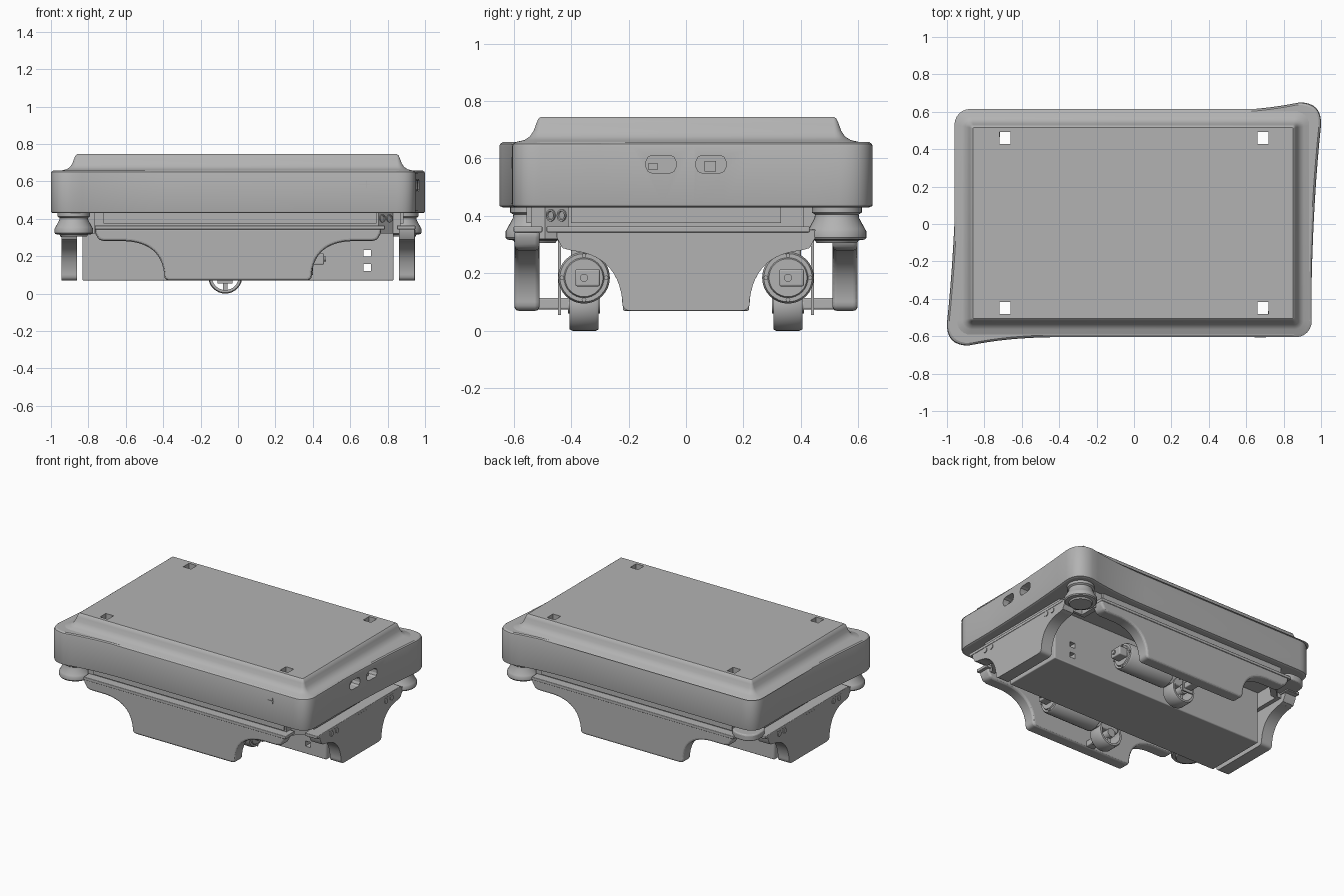
import bpy, bmesh, math
from mathutils import Vector, Matrix

if "Cube" in bpy.data.objects:
    bpy.data.objects.remove(bpy.data.objects["Cube"])

grey = bpy.data.materials.new("plain_grey")
grey.use_nodes = True
grey.diffuse_color = (0.45, 0.45, 0.45, 1)
grey.node_tree.nodes["Principled BSDF"].inputs["Base Color"].default_value = (0.45, 0.45, 0.45, 1)


def finish(name, bm, bevel=0.0):
    bmesh.ops.recalc_face_normals(bm, faces=bm.faces)
    mesh = bpy.data.meshes.new(name)
    bm.to_mesh(mesh)
    bm.free()
    mesh.materials.append(grey)
    ob = bpy.data.objects.new(name, mesh)
    bpy.context.scene.collection.objects.link(ob)
    if bevel:
        mod = ob.modifiers.new("soft_edges", 'BEVEL')
        mod.width, mod.segments = bevel, 3
        mod.limit_method, mod.angle_limit = 'ANGLE', math.radians(40)
    bpy.ops.object.select_all(action='DESELECT')
    ob.select_set(True)
    bpy.context.view_layer.objects.active = ob
    bpy.ops.object.shade_smooth_by_angle(angle=math.radians(35))
    for face in mesh.polygons:  # flat caps stay flat
        if len(face.vertices) > 4:
            face.use_smooth = False
    return ob


def loft(name, rings, bevel=0.0, closed=False):
    """Skin a list of equal rings; cap the ends or join last to first."""
    bm = bmesh.new()
    rows = [[bm.verts.new(p) for p in ring] for ring in rings]
    n = len(rows[0])
    for a, b in zip(rows, rows[1:] + (rows[:1] if closed else [])):
        for i in range(n):
            j = (i + 1) % n
            bm.faces.new((a[i], a[j], b[j], b[i]))
    if not closed:
        bm.faces.new(rows[0])
        bm.faces.new(rows[-1])
    return finish(name, bm, bevel)


def box(name, x, y, z, bevel=0.0):
    base = [(x[0], y[0]), (x[1], y[0]), (x[1], y[1]), (x[0], y[1])]
    return loft(name, [[(a, b, h) for a, b in base] for h in z], bevel)


def turned(name, profile, centre, axis=(0, 0, 1), sides=32, closed=False):
    """Revolve (radius, height) points around an axis through centre."""
    rot = Vector((0, 0, 1)).rotation_difference(Vector(axis)).to_matrix().to_4x4()
    m = Matrix.Translation(centre) @ rot
    angles = [2 * math.pi * i / sides for i in range(sides)]
    return loft(name, [[m @ Vector((r * math.cos(a), r * math.sin(a), h)) for a in angles]
                       for r, h in profile], closed=closed)


def bend(a, c, b, n=8):
    """Quadratic curve from a to b, pulled towards c."""
    a, b, c = Vector(a), Vector(b), Vector(c)
    return [a * (1 - t) ** 2 + c * 2 * t * (1 - t) + b * t * t for t in (i / n for i in range(n + 1))]


def round_rect(cx, cy, w, h, r, n=6):
    pts = []
    for k, (sx, sy) in enumerate([(1, 1), (-1, 1), (-1, -1), (1, -1)]):
        for i in range(n + 1):
            a = math.pi / 2 * (k + i / n)
            pts.append((cx + sx * (w - r) + r * math.cos(a), cy + sy * (h - r) + r * math.sin(a)))
    return pts


def cut(target, cutter):
    cutter.hide_render = True
    cutter.hide_set(True)
    cutter.display_type = 'WIRE'
    for face in cutter.data.polygons:
        face.use_smooth = False
    mod = target.modifiers.new("cut", 'BOOLEAN')
    mod.operation, mod.solver, mod.object = 'DIFFERENCE', 'EXACT', cutter


# Main shell: outline with two flared corners, half of it turned by 180 degrees
half = bend((0.85, -0.605), (0.95, -0.605), (0.95, -0.505))
half += bend((0.95, -0.3), (0.96, 0.15), (1.0, 0.53))
half += bend((1.0, 0.53), (1.005, 0.65), (0.885, 0.65))[1:]
half += bend((0.885, 0.65), (0.68, 0.607), (0.42, 0.605))[1:]
outline = half + [-p for p in half]


def shell_ring(inset, z):
    return [(p.x * (1 - inset), p.y * (1 - inset * 1.6), z) for p in outline]


shell = loft("body_shell", [shell_ring(i, z) for i, z in
             [(0.012, 0.43), (0.002, 0.434), (0, 0.442), (0, 0.642), (0.003, 0.651), (0.012, 0.657)]])

# Load deck with a hollow curved foot
steps = [(0.10, 0.650), (0.085, 0.658), (0.058, 0.664), (0.038, 0.677),
         (0.025, 0.697), (0.016, 0.722), (0.009, 0.738), (0.0, 0.745)]
deck = loft("load_deck", [[(x, y, z) for x, y in
            round_rect(-0.005, 0.005, 0.855 + o, 0.51 + o, 0.004 + o * 0.8)] for o, z in steps])

# Recessed rail: a hollow frame notched at the corners
quarter = [(0.75, -0.54), (0.75, -0.49), (0.83, -0.41), (0.87, -0.41), (0.87, 0.41), (0.77, 0.41), (0.77, 0.54)]
rail_pts = quarter + [(-x, -y) for x, y in quarter]
loft("chassis_rail", [[(x * k, y * k, z) for x, y in rail_pts]
                      for k, z in ((1, 0.32), (1, 0.45), (0.955, 0.45), (0.955, 0.32))], closed=True)
loft("corner_lip", [[(x, y, z) for x, y in round_rect(-0.83, 0.5, 0.095, 0.095, 0.08)]
                    for z in (0.35, 0.395)], 0.01)
box("front_rail_panel", (-0.72, 0.74), (-0.555, -0.53), (0.375, 0.43))
box("back_rail_panel", (-0.74, 0.72), (0.53, 0.555), (0.375, 0.43))
box("right_rail_panel", (0.86, 0.885), (-0.40, 0.33), (0.375, 0.43))
box("left_rail_panel", (-0.885, -0.86), (-0.33, 0.40), (0.375, 0.43))

# Four square lifting sockets that run through deck and shell
for sx in (-0.69, 0.69):
    for y in (-0.45, 0.46):
        c = box("socket_cutter", (sx - 0.03, sx + 0.03), (y - 0.032, y + 0.032), (0.2, 0.9))
        for part in (deck, shell):
            cut(part, c)

# Two connector windows in the end of the shell
for y in (-0.087, 0.087):
    pts = round_rect(y, 0.58, 0.052, 0.031, 0.022, 2)
    cut(shell, loft("window_cutter", [[(x, a, b) for a, b in pts] for x in (0.90, 1.05)]))
box("connector_socket", (0.89, 0.925), (0.065, 0.105), (0.555, 0.592))
box("connector_block", (0.89, 0.92), (-0.13, -0.10), (0.56, 0.585))
box("front_mark", (0.645, 0.705), (-0.608, -0.60), (0.582, 0.587))
box("front_mark_upright", (0.685, 0.690), (-0.608, -0.60), (0.565, 0.605))


# Skirts: a ledge that sweeps down to a narrow apron
def skirt(name, top, knee, foot, outer, inner, along_x):
    side = [Vector((top, 0.352)), Vector((top, 0.325)), Vector((top - 0.02, 0.288)), Vector((top - 0.05, 0.28))]
    side += bend((knee, 0.28), (foot + 0.02, 0.27), (foot, 0.11), 12)
    side += bend((foot, 0.10), (foot, 0.07), (foot - 0.03, 0.07), 4)
    pts = side + [Vector((-p.x, p.y)) for p in reversed(side)]
    place = (lambda t, d, z: (t, d, z)) if along_x else (lambda t, d, z: (d, t, z))
    loft(name, [[place(p.x, d, p.y) for p in pts] for d in (inner, outer)], 0.014)


for s, a, b in ((-1, "front", "left"), (1, "back", "right")):
    skirt(a + "_skirt", 0.765, 0.60, 0.395, s * 0.597, s * 0.51, True)
    skirt(b + "_end_skirt", 0.45, 0.41, 0.222, s * 0.945, s * 0.86, False)
    box(a + "_ledge", sorted((s * 0.765, s * -0.785)), sorted((s * 0.50, s * 0.60)), (0.343, 0.364), 0.004)
    box(b + "_end_ledge", sorted((s * 0.85, s * 0.948)), sorted((s * -0.485, s * 0.43)), (0.343, 0.364), 0.004)
    # Six-sided buttons on each end skirt
    for y in (-0.325, -0.267, 0.27, 0.33):
        turned(b + "_button", [(0.019, 0), (0.019, 0.008)], (s * 0.942, y, 0.322), (s, 0, 0), 6)

# Central chassis box with small slots through its sides
chassis = box("chassis_box", (-0.832, 0.832), (-0.22, 0.22), (0.07, 0.435), 0.006)
for z in (0.14, 0.215):
    cut(chassis, box("slot_cutter", (0.67, 0.71), (-0.4, 0.4), (z - 0.018, z + 0.018)))

# Laser scanners under the flared corners
for s in (-1, 1):
    turned("corner_scanner", [(0.07, 0.305), (0.076, 0.315), (0.098, 0.318), (0.103, 0.325), (0.103, 0.347),
                              (0.098, 0.355), (0.078, 0.392), (0.076, 0.405), (0.087, 0.412), (0.087, 0.44)],
           (s * 0.878, s * 0.525, 0))

# Sensor eyes on the chamfered rail corner
for t in (-0.019, 0.019):
    turned("rail_eye", [(0.021, -0.004), (0.021, 0.006), (0.015, 0.006), (0.013, 0.002)],
           (0.79 + t, -0.45 + t, 0.402), (1, -1, 0), 20)

# Drive units: motor, gearbox, wheel and bracket on each side
for s in (-1, 1):
    y = s * 0.355
    turned("drive_motor", [(0.075, 0.03), (0.09, 0.04), (0.09, 0.38), (0.084, 0.392), (0.07, 0.392),
                           (0.066, 0.40)], (0, y, 0.185), (1, 0, 0))
    box("motor_connector", (0.39, 0.46), (y - 0.03, y + 0.055), (0.155, 0.215), 0.006)
    turned("motor_boss", [(0.014, 0), (0.014, 0.07)], (0.40, y, 0.185), (1, 0, 0), 12)
    for k in range(4):
        a = math.pi / 2 * k
        turned("motor_bolt", [(0.008, 0), (0.008, 0.01)],
               (0.39, y + 0.077 * math.cos(a), 0.185 + 0.077 * math.sin(a)), (1, 0, 0), 8)
    box("gearbox", (-0.13, 0.05), (y - 0.045, y + 0.045), (0.11, 0.435), 0.01)
    turned("drive_wheel", [(0.072, -0.05), (0.086, -0.05), (0.091, -0.04), (0.091, 0.04),
                           (0.086, 0.05), (0.072, 0.05)], (-0.068, y, 0.091), (0, 1, 0), closed=True)
    turned("wheel_hub", [(0.03, -0.055), (0.03, 0.055)], (-0.068, y, 0.091), (0, 1, 0), 20)
    box("wheel_spoke", (-0.08, -0.056), (y - 0.03, y + 0.03), (0.015, 0.12))
    box("motor_bracket", (-0.10, -0.04), sorted((s * 0.40, s * 0.52)), (0.075, 0.115), 0.006)
    box("motor_hanger", (-0.11, -0.03), (s * 0.44 - 0.005, s * 0.44 + 0.005), (0.055, 0.43))
